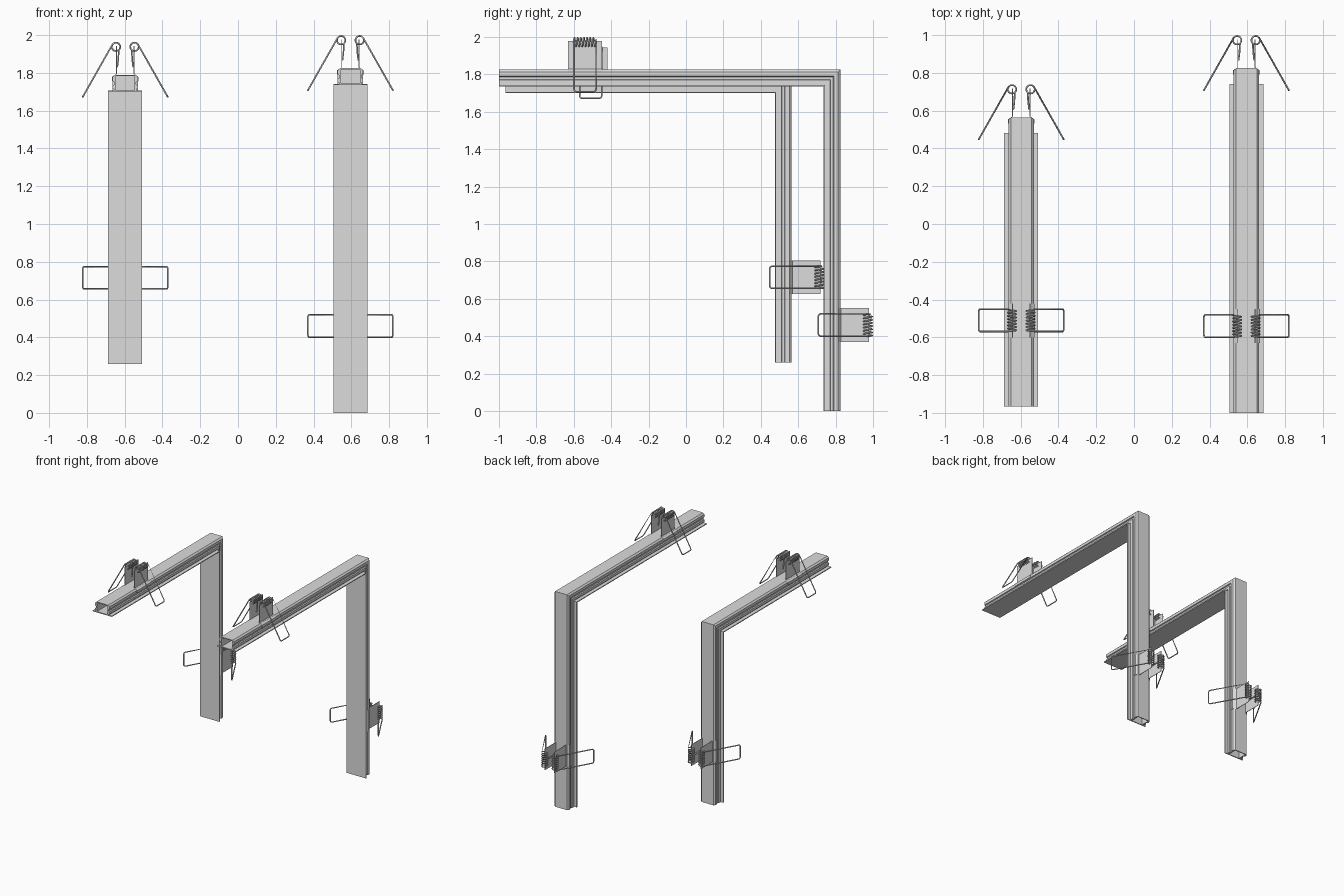
import bpy, bmesh, math

cube = bpy.data.objects.get("Cube")
if cube:
    bpy.data.objects.remove(cube, do_unlink=True)

# One light metal colour for profiles, plates and springs
METAL = bpy.data.materials.new("light aluminium grey")
METAL.use_nodes = True
METAL.diffuse_color = (0.71, 0.72, 0.71, 1)
METAL.node_tree.nodes["Principled BSDF"].inputs["Base Color"].default_value = METAL.diffuse_color


def finish(bm, name):
    bmesh.ops.recalc_face_normals(bm, faces=bm.faces)
    mesh = bpy.data.meshes.new(name)
    bm.to_mesh(mesh)
    bm.free()
    mesh.materials.append(METAL)
    obj = bpy.data.objects.new(name, mesh)
    bpy.context.collection.objects.link(obj)


def mirrored(half):
    return half + [(-x, h) for x, h in reversed(half)]


# Hollow profile: x across, h from the flanged face to the back
OUTER = mirrored([(0.09, 0), (0.09, 0.007), (0.06, 0.007), (0.06, 0.014),
                  (0.067, 0.014), (0.067, 0.035), (0.058, 0.038), (0.058, 0.052),
                  (0.067, 0.055), (0.067, 0.078), (0.055, 0.09)])
INNER = mirrored([(0.05, 0.008), (0.05, 0.083)])


def mitred_frame(name, xc, yi, zi, y_end, z_end):
    """Sweep the profile along the beam, around the mitre and down the post."""
    bm = bmesh.new()
    stations = [lambda x, h: (xc + x, y_end, zi + h),
                lambda x, h: (xc + x, yi + h, zi + h),
                lambda x, h: (xc + x, yi + h, z_end)]
    caps = [[], []]
    for loop in (OUTER, INNER):
        rings = [[bm.verts.new(s(x, h)) for x, h in loop] for s in stations]
        n = len(loop)
        for a, b in zip(rings, rings[1:]):
            for i in range(n):
                j = (i + 1) % n
                bm.faces.new((a[i], a[j], b[j], b[i]))
        for cap, ring in zip(caps, (rings[0], rings[-1])):
            cap += [bm.edges.get((ring[i], ring[(i + 1) % n])) for i in range(n)]
    for cap in caps:
        bmesh.ops.triangle_fill(bm, edges=cap, use_beauty=True)
    finish(bm, name)


def wire(name, points, closed):
    curve = bpy.data.curves.new(name, "CURVE")
    curve.dimensions = "3D"
    curve.bevel_depth = 0.0045
    curve.bevel_resolution = 1
    curve.use_fill_caps = True
    spline = curve.splines.new("POLY")
    spline.points.add(len(points) - 1)
    for p, co in zip(spline.points, points):
        p.co = (*co, 1)
    spline.use_cyclic_u = closed
    curve.materials.append(METAL)
    obj = bpy.data.objects.new(name, curve)
    bpy.context.collection.objects.link(obj)
    bpy.ops.object.select_all(action="DESELECT")
    obj.select_set(True)
    bpy.context.view_layer.objects.active = obj
    bpy.ops.object.convert(target="MESH")


PLATE = [(0.046, 0.243), (0.046, 0.094), (0.069, 0.078), (0.069, 0.056)]
COIL_X, COIL_H, COIL_R, SPAN = 0.049, 0.238, 0.0225, 0.059
TIP_X, TIP_H = 0.225, -0.027
TURNS, STEPS = 7, 14


def spring_clip(name, place):
    """Pair of folded plates, each with a coil and a looped arm."""
    for side, label in ((-1, "right"), (1, "left")):
        # folded plate hooked over the profile shoulder
        bm = bmesh.new()
        inner = [(x - 0.002, h) for x, h in PLATE]
        outline = [(x + 0.002, h) for x, h in PLATE] + inner[::-1]
        rings = [[bm.verts.new(place(side * x, a, h)) for x, h in outline]
                 for a in (-0.09, 0.09)]
        n = len(outline)
        for i in range(n):
            j = (i + 1) % n
            bm.faces.new((rings[0][i], rings[0][j], rings[1][j], rings[1][i]))
        for ring in rings:
            for i in range(n // 2 - 1):
                bm.faces.new((ring[i], ring[i + 1], ring[n - 2 - i], ring[n - 1 - i]))
        finish(bm, f"{name}_plate_{label}")

        # coil, leaving tangentially into the rounded arm loop
        start = math.atan2(TIP_X - COIL_X, COIL_H - TIP_H)
        count = TURNS * STEPS
        path = []
        for i in range(count + 1):
            t = start + math.tau * i / STEPS
            path.append((COIL_X + COIL_R * math.cos(t),
                         -SPAN + 2 * SPAN * i / count,
                         COIL_H + COIL_R * math.sin(t)))
        x0, _, h0 = path[0]

        def arm(f, a):
            return (x0 + (TIP_X - x0) * f, a, h0 + (TIP_H - h0) * f)
        corner = [(0.96, SPAN), (0.988, SPAN - 0.003), (1, SPAN - 0.011)]
        path += [arm(f, a) for f, a in corner]
        path += [arm(f, -a) for f, a in reversed(corner)]
        wire(f"{name}_spring_{label}",
             [place(side * x, a, h) for x, a, h in path], True)

        # short tail of the spring against the plate
        tail = [(0.034, 0, 0.222), (0.037, 0, 0.17), (0.042, 0, 0.13)]
        wire(f"{name}_tail_{label}", [place(side * x, a, h) for x, a, h in tail], False)


# name, x centre, inner corner y and z, beam end, post end, clip positions
FRAMES = [("tall_frame", 0.595, 0.735, 1.735, -1.0, 0.0, -0.54, 0.46),
          ("short_frame", -0.597, 0.475, 1.70, -0.965, 0.26, -0.51, 0.715)]

for name, xc, yi, zi, y_end, z_end, clip_y, clip_z in FRAMES:
    mitred_frame(name, xc, yi, zi, y_end, z_end)
    spring_clip(name + "_beam_clip", lambda x, a, h: (xc + x, clip_y + a, zi + h))
    spring_clip(name + "_post_clip", lambda x, a, h: (xc + x, yi + h, clip_z + a))
